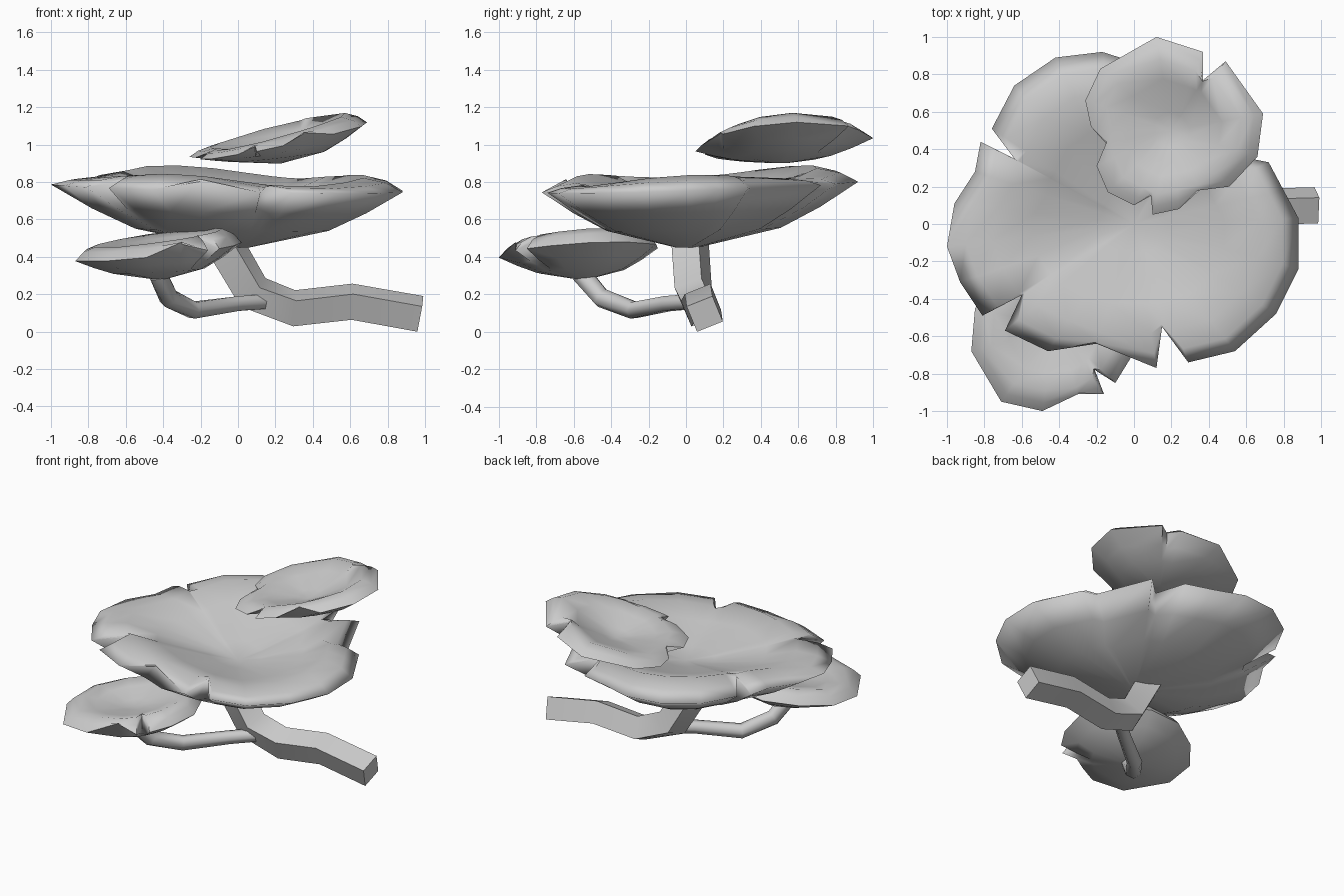
import bpy, bmesh, math
from mathutils import Vector

cube = bpy.data.objects.get("Cube")
if cube:
    bpy.data.objects.remove(cube, do_unlink=True)

grey = bpy.data.materials.new("plain grey")
grey.use_nodes = True
colour = (0.6, 0.6, 0.6, 1)
grey.diffuse_color = colour
grey.node_tree.nodes["Principled BSDF"].inputs["Base Color"].default_value = colour


def finish(bm, name, angle):
    """Turn a bmesh into a shaded, coloured object."""
    bmesh.ops.recalc_face_normals(bm, faces=bm.faces)
    mesh = bpy.data.meshes.new(name)
    bm.to_mesh(mesh)
    bm.free()
    mesh.materials.append(grey)
    obj = bpy.data.objects.new(name, mesh)
    bpy.context.collection.objects.link(obj)
    bpy.ops.object.select_all(action='DESELECT')
    obj.select_set(True)
    bpy.context.view_layer.objects.active = obj
    bpy.ops.object.shade_smooth_by_angle(angle=math.radians(angle))


def bridge(bm, first, second):
    count = len(first)
    for i in range(count):
        j = (i + 1) % count
        bm.faces.new((first[i], first[j], second[j], second[i]))


# Ring profiles as (scale, height share): drooping edge, hollow top, bowl beneath
EDGE = ((0.9, 0.65), (0.76, 1))
HOLLOW = ((0.55, 0.68), (0.2, 0.2))
BOWL = ((0.78, 0.62), (0.55, 0.3), (0.07, 0))


def cap(name, outline, centre, rim_z, tilt, crest, ripple, floor_z, tip_z, angle):
    """Dished leaf-like cap with slits in its drooping rim and a bowl beneath."""
    bm = bmesh.new()
    mid, slope = Vector(centre), Vector(tilt)
    rays = [Vector(p) / 100 - mid for p in outline]
    count = len(rays)

    # Full rays ignore the slits; limits keep the rings inside them
    full, limits, notched = [], [], []
    for i, r in enumerate(rays):
        before, after = rays[i - 1].length, rays[(i + 1) % count].length
        slit = r.length < min(before, after) * 0.88
        reach = (before + after) / 2 if slit else r.length
        full.append(r.normalized() * reach)
        limits.append(r.length / reach)
        notched.append(slit)

    def ring(scale, height):
        verts = []
        for f, limit in zip(full, limits):
            p = mid + f * min(scale, limit * (0.9 + 0.1 * scale))
            verts.append(bm.verts.new((p.x, p.y, height(f))))
        return verts

    def base(f):
        return rim_z + f.dot(slope)

    def lift(f):
        return crest * (1 + ripple * math.cos(3 * math.atan2(f.y, f.x)))

    # Rim, with the slit ends raised towards the top surface
    rim = []
    for r, f, slit in zip(rays, full, notched):
        p = mid + r
        z = base(f) + (lift(f) * 0.8 if slit else 0)
        rim.append(bm.verts.new((p.x, p.y, z)))

    # Top surface: up to the crest, then down into the hollow
    last = rim
    for scale, part in EDGE:
        inner = ring(scale, lambda f: base(f) + lift(f) * part)
        bridge(bm, last, inner)
        last = inner
    for scale, part in HOLLOW:
        inner = ring(scale, lambda f: floor_z + (base(f) + lift(f) - floor_z) * part)
        bridge(bm, last, inner)
        last = inner
    heart = bm.verts.new((mid.x, mid.y, floor_z))
    for i in range(count):
        bm.faces.new((last[i], last[(i + 1) % count], heart))

    # Underside, narrowing to the stem
    last = rim
    for scale, part in BOWL:
        lower = ring(scale, lambda f: tip_z + (base(f) - tip_z) * part)
        bridge(bm, last, lower)
        last = lower
    bm.faces.new(last)
    finish(bm, name, angle)


def stem(name, path, radii, sides, roll, angle):
    """Sweep a polygon along a bent path."""
    bm = bmesh.new()
    points = [Vector(p) for p in path]
    rings = []
    for i, p in enumerate(points):
        ahead = points[min(i + 1, len(points) - 1)]
        along = (ahead - points[max(i - 1, 0)]).normalized()
        side = Vector((0, 1, 0))
        side = (side - along * side.dot(along)).normalized()
        up = along.cross(side)
        verts = []
        for k in range(sides):
            a = math.radians(roll) + math.tau * k / sides
            verts.append(bm.verts.new(p + (side * math.cos(a) + up * math.sin(a)) * radii[i]))
        rings.append(verts)
    for first, second in zip(rings, rings[1:]):
        bridge(bm, first, second)
    bm.faces.new(rings[0])
    bm.faces.new(rings[-1])
    finish(bm, name, angle)


# Outlines in hundredths of a unit
large_outline = [
    (-100, -12), (-96, 11), (-85, 28), (-82, 44), (-64, 35), (-76, 51), (-64, 74),
    (-42, 89), (-17, 92), (5, 85), (24, 80), (28, 55), (45, 72), (62, 35), (72, 33),
    (80, 18), (88, 3), (88, -24), (76, -48), (54, -68), (29, -74), (15, -55),
    (12, -77), (-20, -64), (-46, -68), (-69, -57), (-60, -38), (-81, -49), (-93, -31)]
upper_outline = [
    (12, 100), (37, 92), (37, 77), (49, 87), (69, 59), (66, 36), (51, 20), (35, 18),
    (24, 8), (10, 5), (9, 15), (0, 10), (-14, 17), (-20, 31), (-15, 43), (-23, 52),
    (-26, 66), (-18, 83)]
lower_outline = [
    (-85, -45), (-87, -68), (-71, -95), (-49, -100), (-30, -91), (-16, -91),
    (-21, -78), (-10, -85), (-2, -72), (2, -52), (-6, -32), (-28, -16), (-50, -15),
    (-70, -27)]

cap("large_cap", large_outline, (0, 0), 0.77, (-0.02, 0.03), 0.06, 0.4, 0.66, 0.45, 130)
cap("upper_cap", upper_outline, (0.2, 0.5), 1.015, (0.2, 0.07), 0.05, 0, 0.96, 0.9, 60)
cap("lower_cap", lower_outline, (-0.42, -0.55), 0.43, (0.1, 0.06), 0.075, 0, 0.43, 0.28, 60)

# Square main stem and rounder side stem
stem("main_stem",
     [(-0.09, 0.02, 0.5), (0.08, 0.04, 0.21), (0.3, 0.07, 0.125), (0.61, 0.09, 0.16),
      (0.975, 0.1, 0.095)],
     [0.11, 0.11, 0.105, 0.105, 0.105], 4, 67, 40)
stem("side_stem",
     [(-0.43, -0.56, 0.31), (-0.37, -0.45, 0.18), (-0.24, -0.28, 0.115),
      (0, -0.1, 0.15), (0.14, 0.02, 0.16)],
     [0.055, 0.055, 0.05, 0.045, 0.045], 6, 0, 65)
